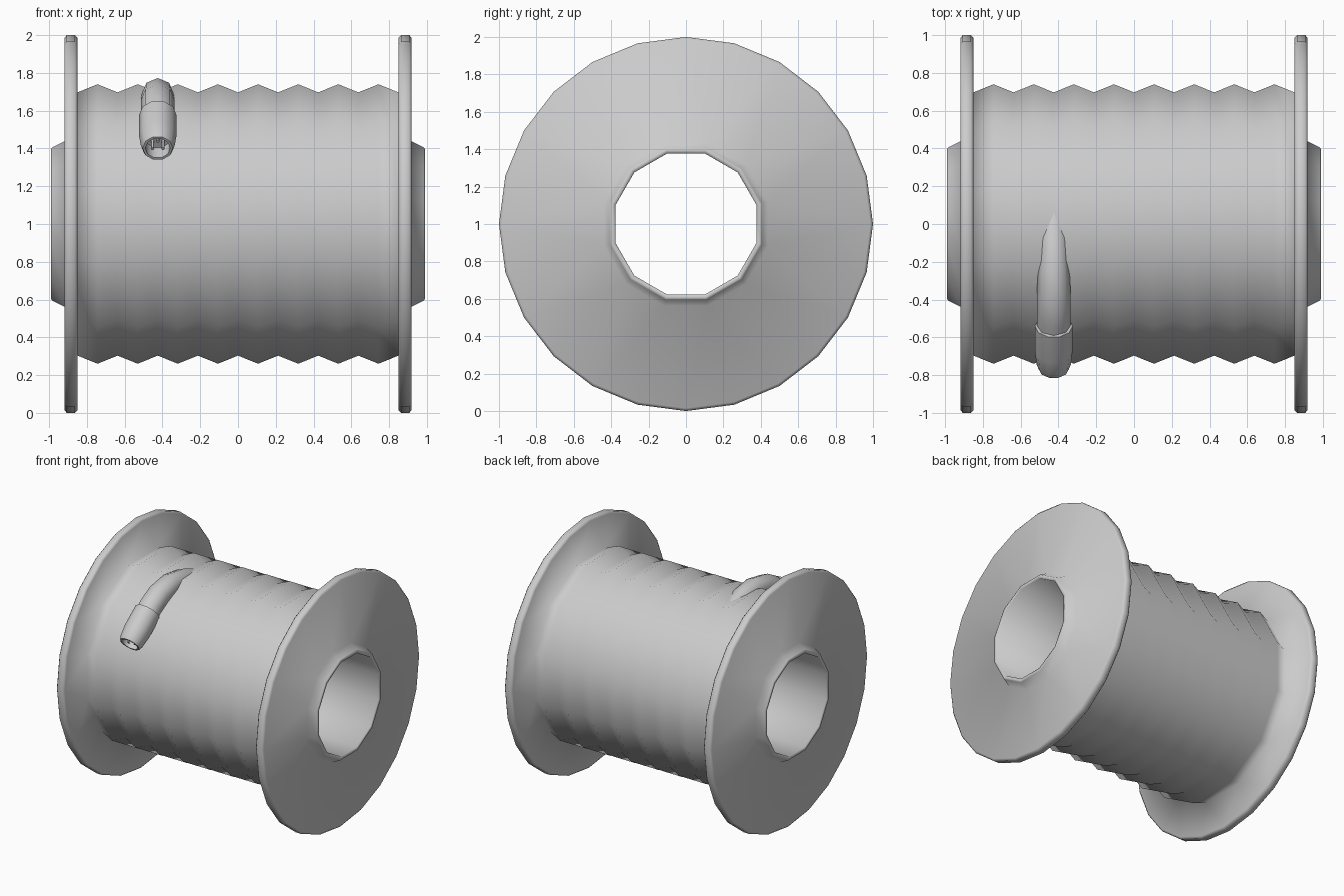
import bpy, bmesh, math
from mathutils import Vector, Matrix

cube = bpy.data.objects.get("Cube")
if cube:
    bpy.data.objects.remove(cube, do_unlink=True)

grey = bpy.data.materials.new("light grey")
grey.use_nodes = True
grey.diffuse_color = (0.6, 0.6, 0.6, 1)
grey.node_tree.nodes["Principled BSDF"].inputs["Base Color"].default_value = (0.6, 0.6, 0.6, 1)


def finish(bm, name, sharp=None):
    bmesh.ops.recalc_face_normals(bm, faces=bm.faces)
    mesh = bpy.data.meshes.new(name)
    bm.to_mesh(mesh)
    bm.free()
    mesh.materials.append(grey)
    obj = bpy.data.objects.new(name, mesh)
    bpy.context.collection.objects.link(obj)
    bpy.ops.object.select_all(action='DESELECT')
    obj.select_set(True)
    bpy.context.view_layer.objects.active = obj
    if sharp is None:
        bpy.ops.object.shade_smooth()
    else:
        bpy.ops.object.shade_smooth_by_angle(angle=math.radians(sharp))
    return obj


def add_ring(bm, centre, side, up, radius, count, offset=0.0):
    ring = []
    for i in range(count):
        a = math.tau * i / count + offset
        ring.append(bm.verts.new(centre + radius * (side * math.cos(a) + up * math.sin(a))))
    return ring


def bridge(bm, a, b):
    """Join two rings; a ring may have twice the sides of the other."""
    if len(a) > len(b):
        a, b = b, a
    n, m = len(a), len(b)
    for i in range(n):
        j = (i + 1) % n
        if n == m:
            bm.faces.new((a[i], a[j], b[j], b[i]))
        else:
            p, q, r = (b[(2 * i + 1 + k) % m] for k in range(3))
            bm.faces.new((a[i], q, p))
            bm.faces.new((a[i], a[j], q))
            bm.faces.new((a[j], r, q))


X, Y, Z = Vector((1, 0, 0)), Vector((0, 1, 0)), Vector((0, 0, 1))

# Spool: rippled drum, two flanges with hub collars, and a through bore
flat = 1 / math.cos(math.pi / 12)
ripple = [(-0.85 + 1.7 * i / 16, (0.74 if i % 2 else 0.697) * flat, 12) for i in range(17)]
flange = [(0.85, 0.985, 24), (0.863, 1.0, 24), (0.907, 1.0, 24), (0.92, 0.985, 24),
          (0.92, 0.437 * flat, 12), (0.985, 0.405 * flat, 12),
          (0.99, 0.395 * flat, 12), (0.985, 0.377 * flat, 12)]
profile = ripple + flange + [(-x, r, n) for x, r, n in reversed(flange)]

bm = bmesh.new()
rings = [add_ring(bm, X * x + Z, Y, Z, r, n, math.pi / 12 if n == 12 else 0)
         for x, r, n in profile]
for a, b in zip(rings, rings[1:] + rings[:1]):
    bridge(bm, a, b)
finish(bm, "spool")


# Swept parts lie in the plane x = px
px = -0.425


def sweep(name, path, sharp, sides=8):
    """Tube through (y, z, radius) points with closed ends."""
    bm = bmesh.new()
    points = [Vector((px, y, z)) for y, z, r in path]
    rings = []
    for i, p in enumerate(points):
        d = (points[min(i + 1, len(path) - 1)] - points[max(i - 1, 0)]).normalized()
        rings.append(add_ring(bm, p, X, X.cross(d), path[i][2], sides))
    for a, b in zip(rings, rings[1:]):
        bridge(bm, a, b)
    bm.faces.new(rings[0])
    bm.faces.new(rings[-1])
    return finish(bm, name, sharp)


# Loose cable end leaving the windings
sweep("cable_end", [(0.05, 1.62, 0.075), (-0.1, 1.67, 0.08), (-0.25, 1.688, 0.085),
                    (-0.4, 1.655, 0.09), (-0.5, 1.6, 0.09), (-0.58, 1.535, 0.09)], 60)

# Plug: hollow sleeve along a sloping axis
start = Vector((px, -0.54, 1.575))
axis = Vector((0, -0.23, -0.175)).normalized()
up = X.cross(axis)
if up.z < 0:
    up = -up
sleeve = [(0.0, 0.086), (0.0, 0.1), (0.17, 0.1), (0.26, 0.09), (0.287, 0.08),
          (0.287, 0.066), (0.2, 0.064)]
bm = bmesh.new()
rings = [add_ring(bm, start + axis * t, X, up, r, 10) for t, r in sleeve]
for a, b in zip(rings, rings[1:]):
    bridge(bm, a, b)
bm.faces.new(rings[0])
bm.faces.new(rings[-1])
finish(bm, "plug_sleeve", 40)

# Three contact pins inside the sleeve
bm = bmesh.new()
for i in range(3):
    a = math.pi / 2 + math.tau * i / 3
    foot = start + axis * 0.195 + 0.032 * (X * math.cos(a) + up * math.sin(a))
    ends = [add_ring(bm, foot + axis * t, X, up, 0.009, 6) for t in (0, 0.075)]
    bridge(bm, *ends)
    for ring in ends:
        bm.faces.new(ring)
finish(bm, "plug_pins", 40)
